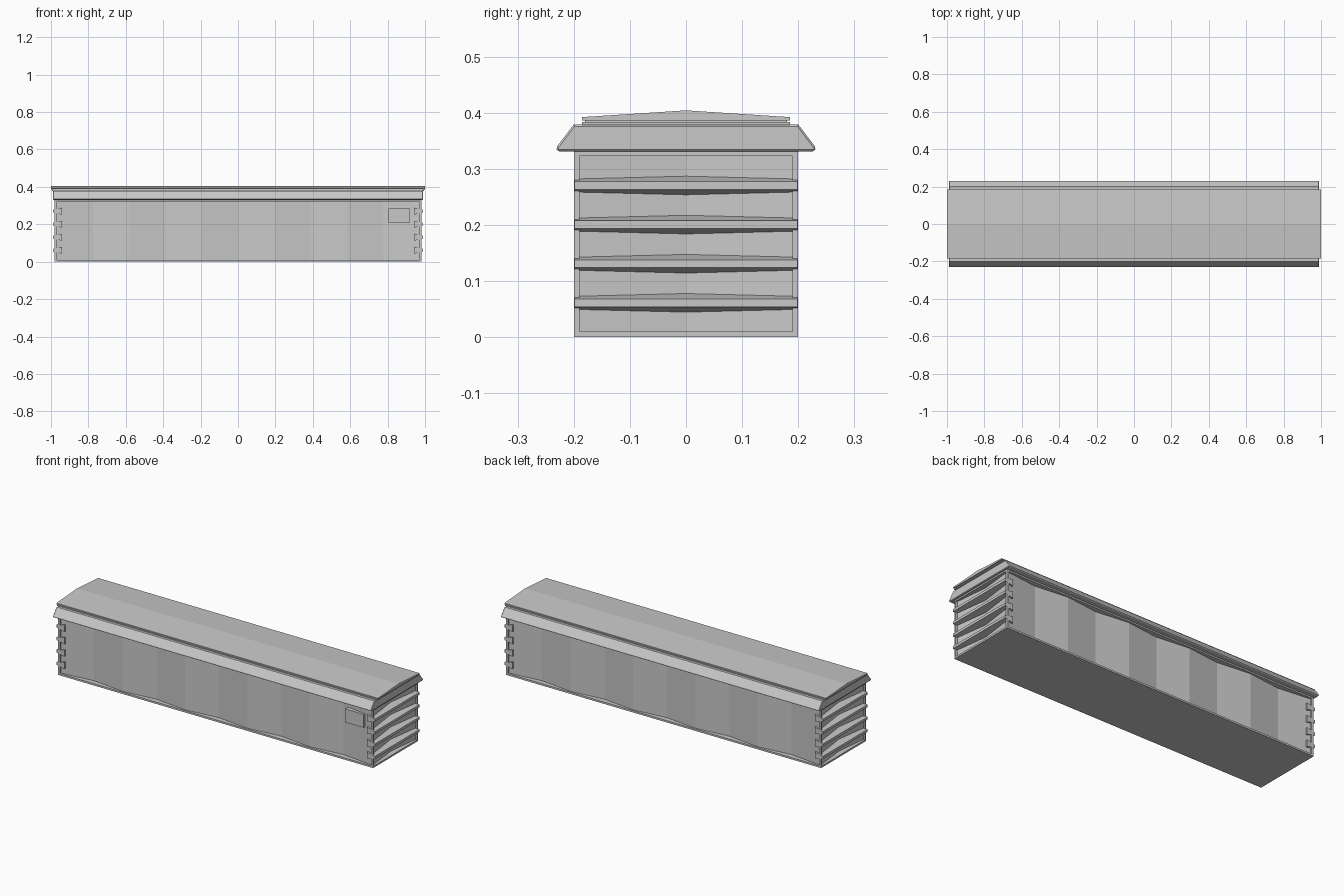
import bpy
import bmesh

cube = bpy.data.objects.get("Cube")
if cube:
    bpy.data.objects.remove(cube, do_unlink=True)

GREY = (0.58, 0.58, 0.58, 1.0)
mat = bpy.data.materials.new("light_grey_plastic")
mat.use_nodes = True
mat.diffuse_color = GREY
mat.node_tree.nodes["Principled BSDF"].inputs["Base Color"].default_value = GREY


def prism(name, profile, lo, hi, axis, bevel=0):
    """Extrude a closed profile between lo and hi along one axis."""
    place = {"x": lambda u, v, w: (w, u, v),
             "y": lambda u, v, w: (u, w, v),
             "z": lambda u, v, w: (u, v, w)}[axis]
    bm = bmesh.new()
    face = bm.faces.new([bm.verts.new(place(u, v, lo)) for u, v in profile])
    ext = bmesh.ops.extrude_face_region(bm, geom=[face])
    moved = [g for g in ext["geom"] if isinstance(g, bmesh.types.BMVert)]
    bmesh.ops.translate(bm, verts=moved, vec=place(0, 0, hi - lo))
    bmesh.ops.recalc_face_normals(bm, faces=bm.faces)
    mesh = bpy.data.meshes.new(name)
    bm.to_mesh(mesh)
    bm.free()
    mesh.materials.append(mat)
    obj = bpy.data.objects.new(name, mesh)
    bpy.context.collection.objects.link(obj)
    if bevel:
        mod = obj.modifiers.new("edge_chamfer", "BEVEL")
        mod.width = bevel
        mod.segments = 1
        mod.limit_method = "ANGLE"
        mod.angle_limit = 1.05
    return obj


def box(name, x0, x1, y0, y1, z0, z1):
    return prism(name, [(x0, y0), (x1, y0), (x1, y1), (x0, y1)], z0, z1, "z")


def mirrored(half):
    """Close a half profile (u >= 0) by mirroring it across u = 0."""
    return half + [(-u, v) for u, v in reversed(half) if u > 0]


# Pleated wall panels: ten facets on the long sides, two on each end
END_X, OUT_Y, IN_Y, PLEATS = 0.97, 0.192, 0.17, 10
front = [(-END_X + 2 * END_X * i / PLEATS, -(IN_Y if i % 2 else OUT_Y))
         for i in range(PLEATS + 1)]
back = [(-x, -y) for x, y in front]
prism("pleated_walls", front + [(0.95, 0)] + back + [(-0.95, 0)], 0.005, 0.33, "z")

# Frame around the panels
box("floor", -0.98, 0.98, -0.2, 0.2, 0, 0.01)
box("top_rail", -0.98, 0.98, -0.2, 0.2, 0.323, 0.336)
for sx, x_name in ((-1, "right"), (1, "left")):
    for sy, y_name in ((-1, "front"), (1, "back")):
        xs = sorted((sx * 0.967, sx * 0.98))
        ys = sorted((sy * 0.19, sy * 0.2))
        box(f"{y_name}_{x_name}_post", *xs, *ys, 0, 0.33)

# Tapered grip ribs across both ends
for sx, side in ((-1, "right"), (1, "left")):
    for i in range(4):
        z = 0.061 + i * 0.0697
        rib = [(sx * 0.94, z - 0.019), (sx * 0.99, z - 0.007),
               (sx * 0.99, z + 0.007), (sx * 0.94, z + 0.019)]
        prism(f"{side}_end_rib_{i + 1}", rib, -0.199, 0.199, "y")

# Overhanging rim with sloped long sides
prism("rim", mirrored([(0.2, 0.379), (0.232, 0.337), (0.229, 0.331)]),
      -0.99, 0.99, "x", bevel=0.005)

# Lid: lower lip, shadow groove and shallow ridged top
box("lid_lip", -0.995, 0.995, -0.185, 0.185, 0.378, 0.383)
box("lid_groove", -0.99, 0.99, -0.18, 0.18, 0.382, 0.388)
prism("lid", mirrored([(0, 0.404), (0.185, 0.392), (0.185, 0.386)]), -1, 1, "x")

# Blank plate on the front panel
box("blank_plate", 0.805, 0.92, -0.198, -0.17, 0.21, 0.285)
